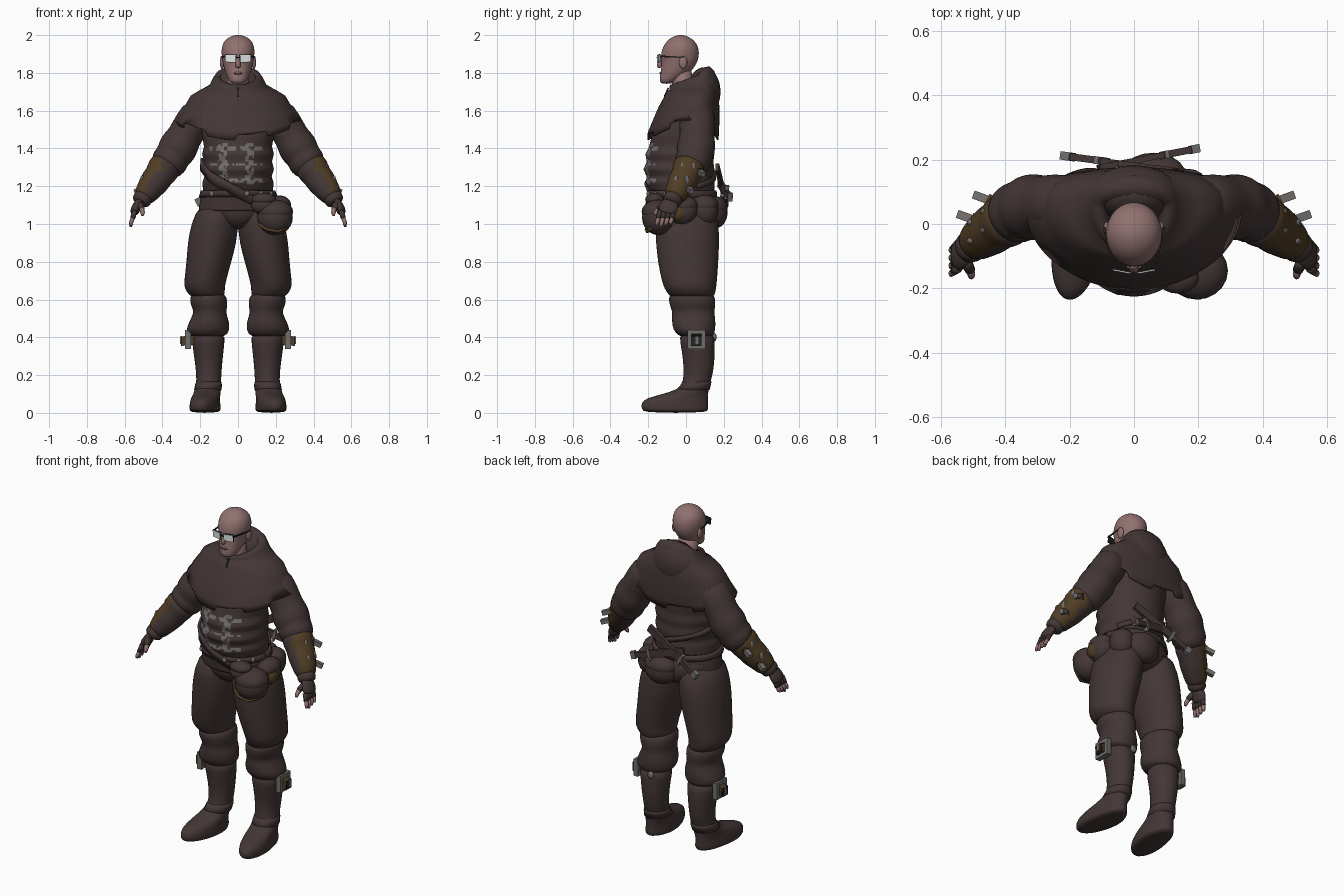
import bpy, bmesh, math
from mathutils import Vector, Matrix

if "Cube" in bpy.data.objects:
    bpy.data.objects.remove(bpy.data.objects["Cube"])


def material(name, rgb):
    m = bpy.data.materials.new(name)
    m.use_nodes = True
    m.diffuse_color = (*rgb, 1)
    m.node_tree.nodes["Principled BSDF"].inputs["Base Color"].default_value = (*rgb, 1)
    return m


CLOTH = material("dark cloth", (0.056, 0.038, 0.036))
SKIN = material("skin", (0.28, 0.165, 0.16))
LEATHER = material("brown leather", (0.08, 0.047, 0.018))
METAL = material("grey metal", (0.165, 0.157, 0.153))
LENS = material("pale lens", (0.75, 0.78, 0.78))
BLACK = material("black frame", (0.02, 0.018, 0.018))


def finish(name, bm, mat, mirror=False, subsurf=0, smooth=True, solid=0):
    bmesh.ops.recalc_face_normals(bm, faces=bm.faces[:])
    me = bpy.data.meshes.new(name)
    bm.to_mesh(me)
    bm.free()
    me.materials.append(mat)
    ob = bpy.data.objects.new(name, me)
    bpy.context.collection.objects.link(ob)
    for p in me.polygons:
        p.use_smooth = smooth
    if solid:
        ob.modifiers.new("thickness", "SOLIDIFY").thickness = solid
    if mirror:
        ob.modifiers.new("mirror", "MIRROR")
    if subsurf:
        s = ob.modifiers.new("subdivision", "SUBSURF")
        s.levels = s.render_levels = subsurf
    return ob


def skin_rings(bm, rings, caps=True):
    n = len(rings[0])
    for r, q in zip(rings, rings[1:]):
        for k in range(n):
            bm.faces.new((r[k], r[(k + 1) % n], q[(k + 1) % n], q[k]))
    if caps:
        bm.faces.new(rings[0])
        bm.faces.new(rings[-1])


def ring_point(row, a, cy=None, power=1):
    """Row: height, centre x, half width, front y, back y, side lift, back tilt."""
    z, x, rx, yf, yb, lift, tilt = (*row, 0, 0)[:7]
    mid = (yf + yb) / 2 if cy is None else cy
    c, s = math.cos(a), math.sin(a)
    y = mid + (yb - mid) * s ** power if s > 0 else mid + (mid - yf) * s
    return Vector((x + rx * c, y, z + lift * c * c + tilt * s))


def loft(name, rows, mat, n=28, caps=True, cy=None, power=1, warp=None, **kw):
    bm = bmesh.new()
    rings = []
    for i, row in enumerate(rows):
        ring = []
        for k in range(n):
            p = ring_point(row, 2 * math.pi * k / n, cy, power)
            ring.append(bm.verts.new(warp(p, i, k) if warp else p))
        rings.append(ring)
    skin_rings(bm, rings, caps)
    return finish(name, bm, mat, **kw)


def tube(name, pts, mat, n=16, flat=1, **kw):
    bm = bmesh.new()
    rings = []
    for i, p in enumerate(pts):
        d = Vector(pts[min(i + 1, len(pts) - 1)][:3]) - Vector(pts[max(i - 1, 0)][:3])
        side = Vector((0, 1, 0)).cross(d).normalized()
        up = d.cross(side).normalized()
        ring = []
        for k in range(n):
            a = 2 * math.pi * k / n
            ring.append(bm.verts.new(Vector(p[:3]) + p[3] * (flat * math.cos(a) * side + math.sin(a) * up)))
        rings.append(ring)
    skin_rings(bm, rings)
    return finish(name, bm, mat, **kw)


def ball(name, loc, size, mat, mirror=False):
    bm = bmesh.new()
    bmesh.ops.create_uvsphere(bm, u_segments=20, v_segments=12, radius=1,
                              matrix=Matrix.Translation(loc) @ Matrix.Diagonal((*size, 1)))
    return finish(name, bm, mat, mirror)


def bar(name, a, b, tall, deep, mat, mirror=False):
    a, b = Vector(a), Vector(b)
    d = (b - a).normalized()
    side = d.cross(Vector((0, 0, 1))).normalized()
    turn = Matrix((side, side.cross(d), d)).transposed().to_4x4()
    m = Matrix.Translation((a + b) / 2) @ turn @ Matrix.Diagonal((deep, tall, (b - a).length, 1))
    bm = bmesh.new()
    bmesh.ops.create_cube(bm, size=1, matrix=m)
    return finish(name, bm, mat, mirror, smooth=False)


# Tunic with padded belly rolls; its front carries worn mail strips
TORSO = [(1.07, 0, .208, -.17, .16), (1.13, 0, .2, -.18, .155), (1.17, 0, .185, -.19, .15),
         (1.22, 0, .188, -.215, .15), (1.25, 0, .178, -.208, .145), (1.29, 0, .19, -.225, .15),
         (1.33, 0, .18, -.208, .145), (1.37, 0, .19, -.215, .15), (1.41, 0, .18, -.195, .145),
         (1.47, 0, .19, -.18, .15), (1.57, 0, .2, -.11, .14), (1.66, 0, .15, -.07, .12)]


def torso_row(z):
    for r, q in zip(TORSO, TORSO[1:]):
        if z <= q[0]:
            t = (z - r[0]) / (q[0] - r[0])
            return [u + (v - u) * t for u, v in zip(r, q)]
    return TORSO[-1]


tunic = loft("tunic", [torso_row(1.07 + .01 * i) for i in range(60)], CLOTH, n=120)
tunic.data.materials.append(METAL)
for f in tunic.data.polygons:
    c = f.center
    if c.y < -.1 and abs(c.x + .01) < .14 and 1.21 < c.z < 1.425:
        strip = math.cos((c.x - .06) * 45) > .5 or math.cos((c.z - 1.4) * 75) > .8
        worn = math.sin(c.x * 95 + 1) * math.sin(c.z * 120) + .4 * math.sin(c.x * 210 - c.z * 90) < -.35
        f.material_index = int(strip and not worn)


def band(name, a0, a1, z0, z1, width, mat, off=.008, steps=48):
    bm = bmesh.new()
    rows = []
    for i in range(steps + 1):
        t = i / steps
        a, z = a0 + (a1 - a0) * t, z0 + (z1 - z0) * t
        pair = []
        for h in (-width / 2, width / 2):
            p = ring_point(torso_row(z + h), a)
            pair.append(bm.verts.new(p + off * Vector((math.cos(a), math.sin(a), 0))))
        rows.append(pair)
    for r, q in zip(rows, rows[1:]):
        bm.faces.new((r[0], q[0], q[1], r[1]))
    return finish(name, bm, mat, solid=.012)


TAU = 2 * math.pi
band("hip_belt", 0, TAU, 1.16, 1.16, .035, CLOTH, .012)
band("diagonal_strap", TAU * .5, TAU * .84, 1.32, 1.11, .06, CLOTH, .012)
band("back_strap", TAU * .08, TAU * .45, 1.2, 1.32, .03, CLOTH, .012)
for i, a in enumerate((.62, .79, .86, .93)):
    ball(f"belt_stud_{i + 1}", ring_point(torso_row(1.16), TAU * a) + Vector((0, -.015, 0)),
         (.014, .012, .014), METAL)

# Shoulder mantle with a tabbed hem and a tall collar
MANTLE = [(1.445, 0, .325, -.205, .172, .08), (1.49, 0, .336, -.2, .175, .06), (1.55, 0, .3, -.175, .177, .045),
          (1.62, 0, .27, -.145, .177, .025), (1.675, 0, .25, -.115, .172, .005), (1.705, 0, .2, -.1, .168, .005),
          (1.735, 0, .15, -.088, .162, 0, .025), (1.765, 0, .135, -.088, .15, 0, .045),
          (1.785, 0, .12, -.085, .125, 0, .05), (1.783, 0, .095, -.08, .088, 0, .045), (1.72, 0, .07, -.065, .05)]


def tabs(p, i, k):
    if i == 0 and (k // 9) % 2:
        p.z += .03
    return p


loft("shoulder_mantle", MANTLE, CLOTH, n=108, caps=False, cy=.05, power=.75, warp=tabs, solid=.008)
ball("folded_hood", (0, .095, 1.7), (.145, .088, .13), CLOTH)
bar("collar_slit", (0, -.115, 1.675), (0, -.093, 1.72), .008, .012, BLACK)

# Trousers, knee wraps and boots
loft("trouser_seat", [(.97, 0, .06, -.08, .1), (1.0, 0, .12, -.14, .155), (1.05, 0, .19, -.166, .176),
                      (1.11, 0, .207, -.167, .17), (1.16, 0, .18, -.15, .14)], CLOTH, subsurf=1)
loft("trouser_legs", [(1.12, .1, .1, -.15, .15), (1.0, .124, .126, -.165, .175), (.9, .137, .13, -.16, .177),
                      (.8, .154, .119, -.15, .172), (.7, .174, .111, -.13, .165), (.66, .178, .108, -.115, .16),
                      (.625, .165, .096, -.095, .155), (.6, .155, .07, -.06, .13)], CLOTH, mirror=True, subsurf=1)
loft("knee_wraps", [(.64, .16, .08, -.08, .14), (.61, .157, .1, -.094, .155), (.57, .153, .098, -.087, .157),
                    (.54, .148, .086, -.074, .15), (.515, .15, .092, -.074, .153), (.48, .153, .107, -.075, .157),
                    (.44, .16, .115, -.068, .155), (.42, .16, .105, -.05, .15), (.4, .157, .08, -.03, .14)],
     CLOTH, mirror=True, subsurf=1)


def splay(p, i, k):
    p.x += .14 * max(0, -p.y)
    return p


loft("boots", [(.43, .157, .09, -.04, .15), (.37, .157, .086, -.03, .152), (.28, .156, .074, -.015, .152),
               (.2, .154, .066, -.012, .142), (.15, .156, .066, -.02, .125), (.125, .16, .07, -.045, .12),
               (.1, .163, .072, -.12, .118), (.078, .165, .074, -.215, .117), (.05, .166, .078, -.24, .117),
               (.02, .166, .08, -.235, .118), (0, .166, .078, -.225, .117)],
     CLOTH, mirror=True, subsurf=1, warp=splay)
loft("ankle_cuffs", [(.165, .155, .066, -.02, .135), (.15, .156, .071, -.027, .132), (.12, .16, .073, -.055, .125)],
     CLOTH, mirror=True, warp=splay)

# Shin buckles
bar("shin_pouch", (.22, .05, .385), (.298, .055, .38), .05, .055, LEATHER, True)
bar("shin_pouch_end", (.297, .055, .38), (.302, .055, .38), .052, .05, BLACK, True)
bar("shin_pouch_clasp", (.3, .058, .385), (.306, .058, .385), .04, .018, METAL, True)
for name, y, z, tall, deep in (("top", .055, .428, .022, .096), ("bottom", .055, .35, .022, .096),
                               ("front", .018, .389, .09, .022), ("back", .092, .389, .09, .022)):
    bar("buckle_" + name, (.25, y, z), (.28, y, z), tall, deep, METAL, True)
ball("calf_stud", (.13, .15, .4), (.02, .012, .022), METAL)

# Arms: sleeves with folds, leather-faced bracers and gloves
tube("sleeves", [(.18, .06, 1.63, .095), (.25, .06, 1.52, .098), (.285, .058, 1.46, .092), (.3, .057, 1.435, .102),
                 (.325, .05, 1.39, .107), (.345, .045, 1.36, .093), (.36, .037, 1.335, .1),
                 (.375, .027, 1.31, .094), (.395, .012, 1.28, .07)], CLOTH, mirror=True, subsurf=1)
bracers = tube("bracers", [(.372, .025, 1.325, .07), (.383, .02, 1.31, .09), (.405, .006, 1.275, .086),
                           (.422, -.004, 1.25, .078), (.44, -.018, 1.225, .08), (.47, -.04, 1.185, .07),
                           (.49, -.055, 1.155, .062), (.505, -.068, 1.13, .05)], LEATHER, mirror=True, subsurf=1)
bracers.data.materials.append(CLOTH)
for f in bracers.data.polygons:
    f.material_index = int(f.normal.x < .1)
tube("glove_cuffs", [(.49, -.058, 1.16, .05), (.508, -.07, 1.13, .054), (.522, -.08, 1.105, .046)],
     CLOTH, mirror=True, subsurf=1)
tube("glove_palms", [(.515, -.075, 1.13, .04), (.532, -.088, 1.1, .05), (.545, -.097, 1.075, .052),
                     (.552, -.102, 1.05, .042)], CLOTH, flat=.5, mirror=True, subsurf=1)
for i in range(4):
    y = -.138 + .024 * i
    end = .985 + .008 * abs(i - 1)
    tube(f"glove_finger_{i + 1}", [(.546, y, 1.07, .014), (.558, y - .008, 1.03, .0135)], CLOTH, 8, mirror=True)
    tube(f"fingertip_{i + 1}", [(.557, y - .007, 1.034, .0115), (.566, y - .015, 1.008, .011),
                                (.568, y - .02, end, .007)], SKIN, 8, mirror=True)
tube("glove_thumb", [(.525, -.11, 1.11, .02), (.508, -.145, 1.08, .016)], CLOTH, 8, mirror=True)
tube("thumb_tip", [(.509, -.143, 1.082, .014), (.505, -.16, 1.058, .012), (.505, -.166, 1.045, .007)],
     SKIN, 8, mirror=True)
for i, (x, y, z) in enumerate(((.395, .06, 1.3), (.445, .0, 1.21))):
    bar(f"forearm_blade_{i + 1}", (x + .05, y + .012, z - .02), (x + .1, y + .03, z - .04), .026, .026, METAL, True)
    bar(f"forearm_strap_{i + 1}", (x - .02, y - .03, z), (x + .06, y + .012, z - .025), .035, .045, LEATHER, True)
for i in range(4):
    t, edge = i // 2, (-.028, .028)[i % 2]
    ball(f"bracer_plate_{i + 1}", (.464 + .042 * t, .01 - .034 * t + edge, 1.3 - .07 * t),
         (.013, .013, .028), METAL, True)

# Head and neck
tube("neck", [(0, .0, 1.66, .062), (0, -.015, 1.74, .058), (0, -.03, 1.82, .055)], SKIN)
loft("head", [(1.742, 0, .026, -.128, -.08), (1.755, 0, .046, -.141, -.05), (1.785, 0, .06, -.138, .0),
              (1.82, 0, .073, -.132, .04), (1.86, 0, .082, -.128, .062), (1.885, 0, .086, -.134, .068),
              (1.92, 0, .089, -.13, .07), (1.955, 0, .082, -.113, .058), (1.98, 0, .062, -.09, .034),
              (1.996, 0, .034, -.06, .004), (2.001, 0, .01, -.037, -.018)], SKIN, subsurf=1)
tube("nose", [(0, -.128, 1.885, .01), (0, -.138, 1.855, .013), (0, -.144, 1.838, .016), (0, -.132, 1.828, .012)],
     SKIN, 10, subsurf=1)
ball("lips", (0, -.133, 1.798), (.024, .008, .007), SKIN)
bar("mouth_line", (-.02, -.1405, 1.799), (.02, -.1405, 1.799), .003, .003, BLACK)
ball("ears", (.084, -.015, 1.855), (.012, .022, .034), SKIN, True)

# Spectacles
bar("lenses", (.012, -.152, 1.875), (.066, -.142, 1.877), .038, .005, LENS, True)
bar("lens_rims", (.01, -.149, 1.876), (.069, -.138, 1.878), .042, .005, BLACK, True)
bar("spectacle_arms", (.069, -.14, 1.888), (.09, -.01, 1.882), .008, .005, BLACK, True)
bar("spectacle_bridge", (-.014, -.152, 1.882), (.014, -.152, 1.882), .006, .006, BLACK)

# Pouches on the left hip and lower back
for name, loc, size in (("front_pouch", (.195, -.145, 1.035), (.095, .088, .094)),
                        ("small_pouch", (.135, -.165, 1.1), (.065, .05, .05)),
                        ("side_pouch", (.22, -.02, 1.07), (.06, .08, .075)),
                        ("back_pouch", (.06, .15, 1.06), (.1, .07, .085)),
                        ("rear_side_pouch", (.17, .1, 1.07), (.065, .07, .08))):
    ball(name, loc, size, CLOTH)
    ball(name + "_flap", Vector(loc) + Vector((0, 0, .03)), (size[0] * 1.02, size[1] * 1.02, size[2] * .68), CLOTH)
ball("side_pouch_patch", (.255, -.04, 1.06), (.03, .045, .045), LEATHER)
tube("front_pouch_trim", [(.11, -.19, 1.0, .009), (.15, -.21, .972, .009), (.21, -.205, .96, .009),
                          (.26, -.18, .98, .009)], LEATHER, 8)

# Crossed daggers behind the waist, grips hanging low and sheaths tucked against the back
for name, a, b in (("right_dagger", (-.22, .212, 1.11), (.13, .165, 1.3)),
                   ("left_dagger", (.2, .235, 1.14), (-.11, .175, 1.22))):
    a, b = Vector(a), Vector(b)
    bar(name + "_sheath", a.lerp(b, .35), b, .045, .018, CLOTH)
    bar(name + "_grip", a, a.lerp(b, .33), .03, .022, CLOTH)
    bar(name + "_guard", a.lerp(b, .32), a.lerp(b, .36), .075, .024, METAL)
    bar(name + "_pommel", a, a.lerp(b, .08), .042, .026, METAL)
